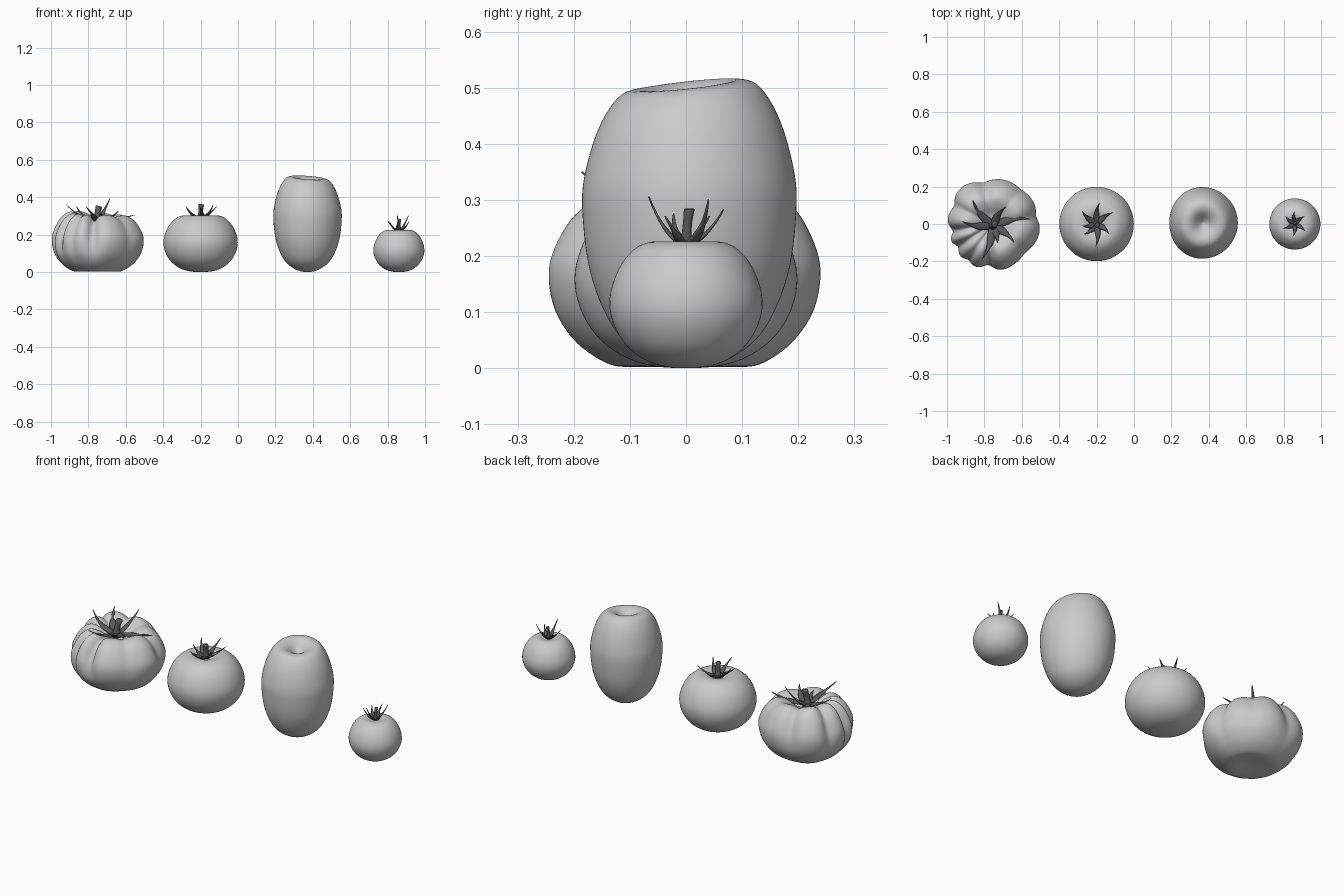
import bpy, bmesh
from math import sin, cos, pi, radians, exp
from mathutils import Vector

if "Cube" in bpy.data.objects:
    bpy.data.objects.remove(bpy.data.objects["Cube"])

green = bpy.data.materials.new("calyx_dark")
green.diffuse_color = (0.1, 0.1, 0.1, 1)
green.use_nodes = True
green.node_tree.nodes["Principled BSDF"].inputs["Base Color"].default_value = green.diffuse_color


def smooth_profile(pts, steps=5):
    """Catmull-Rom through (radius, z) points that start and end on the axis."""
    p = [Vector(q) for q in pts]
    p = [Vector((-p[1].x, p[1].y))] + p + [Vector((-p[-2].x, p[-2].y))]
    out = []
    for i in range(1, len(p) - 2):
        a, b, c, d = p[i - 1:i + 3]
        for k in range(steps):
            t = k / steps
            out.append(0.5 * (2 * b + (c - a) * t + (2 * a - 5 * b + 4 * c - d) * t * t
                              + (3 * b - a - 3 * c + d) * t ** 3))
    return out + [p[-2]]


def finish(bm, name, loc, mat=None):
    bmesh.ops.recalc_face_normals(bm, faces=bm.faces)
    me = bpy.data.meshes.new(name)
    bm.to_mesh(me)
    bm.free()
    for f in me.polygons:
        f.use_smooth = True
    if mat:
        me.materials.append(mat)
    ob = bpy.data.objects.new(name, me)
    ob.location = loc
    bpy.context.collection.objects.link(ob)
    return ob


def fruit(name, loc, profile, warp=lambda r, z, a: (r, z), seg=96):
    """Lathe a profile, letting warp reshape it around the axis."""
    bm = bmesh.new()
    prof = smooth_profile(profile)
    top = bm.verts.new((0, 0, prof[0].y))
    bottom = bm.verts.new((0, 0, prof[-1].y))
    rings = []
    for q in prof[1:-1]:
        ring = []
        for i in range(seg):
            a = 2 * pi * i / seg
            r, z = warp(q.x, q.y, a)
            ring.append(bm.verts.new((r * cos(a), r * sin(a), z)))
        rings.append(ring)
    for i in range(seg):
        j = (i + 1) % seg
        bm.faces.new((top, rings[0][i], rings[0][j]))
        bm.faces.new((bottom, rings[-1][j], rings[-1][i]))
        for u, v in zip(rings, rings[1:]):
            bm.faces.new((u[i], v[i], v[j], u[j]))
    return finish(bm, name, loc)


def tube(bm, path, sections, side, n=8):
    """Sweep an ellipse (half width, half thickness) along a path."""
    rings = []
    for k, (p, (w, t)) in enumerate(zip(path, sections)):
        tan = (path[min(k + 1, len(path) - 1)] - path[max(k - 1, 0)]).normalized()
        up = side.cross(tan).normalized()
        rings.append([bm.verts.new(p + side * w * cos(2 * pi * i / n) + up * t * sin(2 * pi * i / n))
                      for i in range(n)])
    for u, v in zip(rings, rings[1:]):
        for i in range(n):
            j = (i + 1) % n
            bm.faces.new((u[i], u[j], v[j], v[i]))
    bm.faces.new(rings[0])
    bm.faces.new(rings[-1])


def calyx(name, loc, leaves, width, stem_r, stem_h, lean):
    """Pointed sepals (angle, reach, rise) that curl upward around a stem stub."""
    bm = bmesh.new()
    for ang, reach, rise in leaves:
        a = radians(ang)
        out, side = Vector((cos(a), sin(a), 0)), Vector((-sin(a), cos(a), 0))
        path, sec = [], []
        for k in range(11):
            t = k / 10
            r = 0.005 + reach * (1.25 * t - 0.25 * t * t)
            bend = 0.08 * reach * sin(pi * t)
            path.append(out * r + side * bend + Vector((0, 0, rise * t ** 1.4)))
            w = width * (0.75 + 0.5 * sin(pi * min(t * 1.6, 1))) * (1 - t) ** 0.8 + 0.0012
            sec.append((w, 0.28 * w + 0.001))
        tube(bm, path, sec, side)
    path = [Vector((lean[0] * t * t, lean[1] * t * t, stem_h * t - 0.012)) for t in (0, .2, .45, .7, .95, 1)]
    sec = [(stem_r * s, stem_r * s) for s in (1.7, 1.3, 1, .95, 1.1, 1.05)]
    tube(bm, path, sec, Vector((0, 1, 0)), 12)
    finish(bm, name, loc, green)


# Ribbed beefsteak tomato: (angle, depth, angular width) of each groove
GROOVES = [(264, .20, 9), (236, .09, 7), (213, .15, 7), (190, .17, 7),
           (155, .11, 9), (103, .10, 12), (52, .05, 14), (10, .09, 10), (318, .05, 12)]


def ribs(r, z, a):
    cut = 0
    for g, depth, w in GROOVES:
        d = (a - radians(g) + pi) % (2 * pi) - pi
        cut += depth * exp(-abs(d / radians(w)) ** 1.5)
    k = min(1, max(0, (z - 0.03) / 0.2))
    k = k * k * (3 - 2 * k) * min(1, r / 0.08) + 0.12
    s = 1 - cut * k
    wob = 1.015 + 0.02 * cos(3 * a - 0.6) + 0.012 * cos(5 * a + 1)
    zz = z + max(0, z - 0.15) * (0.06 * cos(a - pi) + 0.04 * sin(a))
    return r * s * wob, (0.13 + (zz - 0.13) * s if zz > 0.13 else zz)


fruit("beefsteak_tomato", (-0.755, 0, 0),
      [(0, .262), (.05, .27), (.10, .302), (.15, .314), (.20, .282), (.236, .22), (.246, .165),
       (.23, .10), (.19, .045), (.14, .010), (.10, .002), (.05, .006), (0, .010)], ribs)
calyx("beefsteak_calyx", (-0.755, -0.01, 0.275),
      [(10, .20, .03), (55, .12, .12), (128, .17, .075), (172, .16, .085), (252, .18, .075),
       (285, .09, .04), (322, .14, .05)], .021, .016, .09, (.012, .01))

# Round tomato
fruit("round_tomato", (-0.2, 0, 0),
      [(0, .283), (.03, .288), (.075, .303), (.125, .292), (.172, .245), (.198, .172),
       (.188, .105), (.150, .048), (.085, .010), (0, 0)])
calyx("round_calyx", (-0.2, 0, 0.29),
      [(35, .10, .06), (82, .11, .07), (138, .10, .06), (188, .07, .055), (220, .08, .035),
       (268, .115, .06), (322, .08, .07)], .015, .013, .085, (.004, -.008))

# Plum tomato, no calyx, slightly tilted dimpled top
fruit("plum_tomato", (0.37, 0.006, 0),
      [(0, .452), (.022, .466), (.055, .494), (.09, .505), (.125, .490), (.160, .430), (.184, .34), (.186, .27),
       (.175, .18), (.150, .105), (.115, .05), (.06, .012), (0, 0)],
      lambda r, z, a: (r * (1 + .022 * cos(2 * a + pi) + .01 * cos(3 * a)),
                       z + max(0, z - .25) * .045 * cos(a - radians(125)) * min(1, r / .06)))

# Cherry tomato
fruit("cherry_tomato", (0.86, 0, 0),
      [(0, .216), (.025, .219), (.055, .226), (.09, .214), (.120, .177), (.136, .125),
       (.129, .078), (.100, .034), (.055, .007), (0, 0)])
calyx("cherry_calyx", (0.86, 0, 0.221),
      [(38, .06, .08), (92, .062, .062), (140, .06, .05), (200, .06, .055), (262, .062, .085),
       (325, .06, .05)], .011, .0085, .075, (.003, .006))
